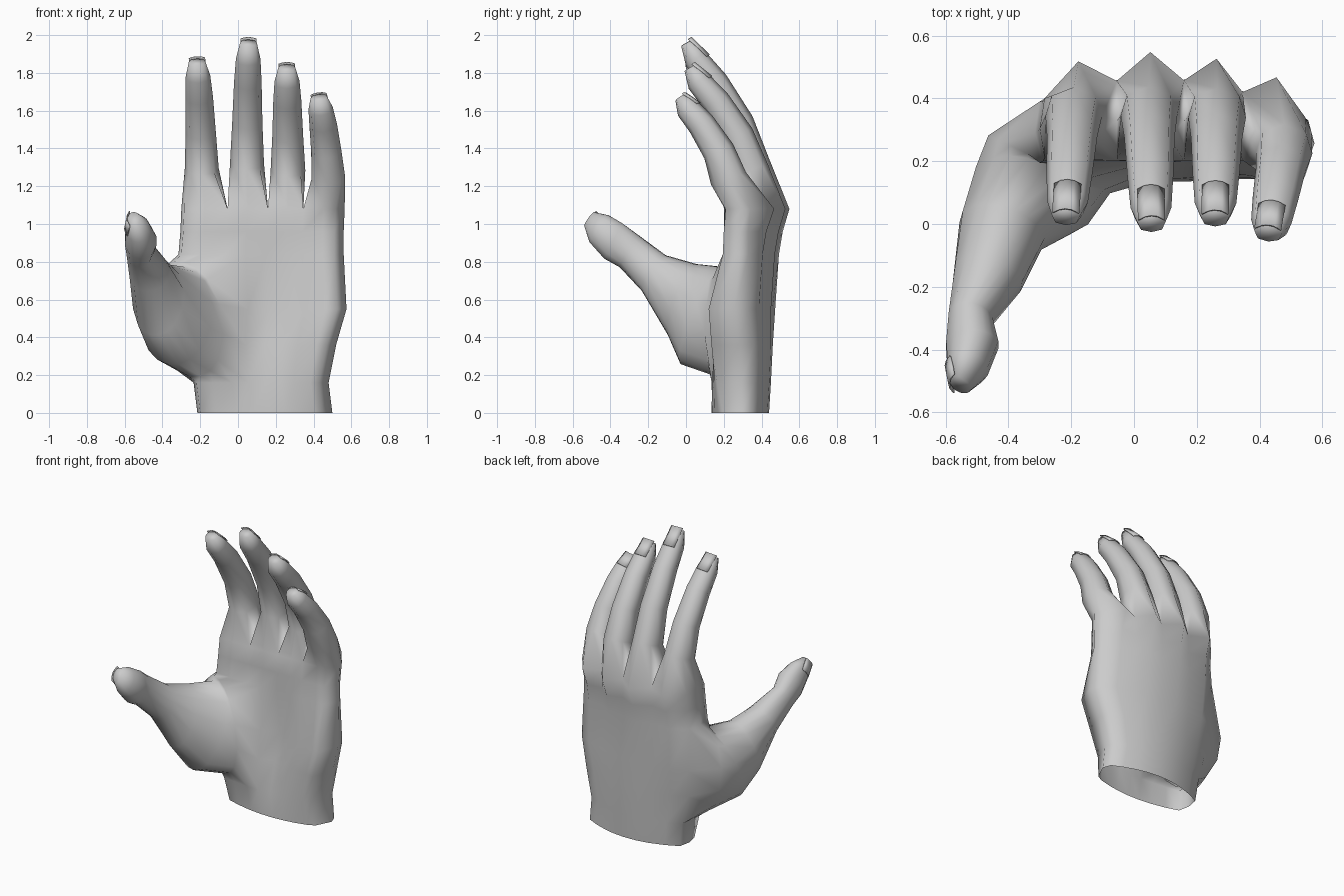
import bpy, bmesh, math
from mathutils import Vector as V

if "Cube" in bpy.data.objects:
    bpy.data.objects.remove(bpy.data.objects["Cube"])

bm = bmesh.new()
nails = []  # (root, tip, across, outward)


def bridge(a, b):
    n = len(a)
    for i in range(n):
        bm.faces.new((a[i], a[(i + 1) % n], b[(i + 1) % n], b[i]))


# ---- palm: 20-point rows (front 0-8, side 9, back 10-18, side 19)
cols = [0, .13, .277, .406, .535, .66, .76, .89, 1]
# z, x left, x right, front y, front cup, back y, back arch, knuckle relief, crease
rows_def = [
    (0.00, -.20, .48, .135, -.06, .44, .09, 0, 0),
    (0.16, -.22, .46, .135, -.03, .45, .09, 0, .01),
    (0.36, -.27, .50, .155, .02, .46, .10, 0, .04),
    (0.55, -.29, .555, .17, .05, .47, .10, .01, .05),
    (0.84, -.30, .54, .195, .00, .49, .10, .03, .01),
    (0.96, -.29, .54, .20, .00, .51, .10, .05, 0),
    (1.08, -.285, .545, .20, -.01, .545, .09, .085, 0),
]
rows = []
for z, x0, x1, yf, cup, yb, arch, relief, crease in rows_def:
    front, back = [], []
    for k, t in enumerate(cols):
        s = 2 * t - 1
        x = x0 + (x1 - x0) * t
        front.append(V((x, yf - cup * s * s + (crease if k == 4 else 0), z)))
        dip = relief if k % 2 == 0 else 0
        tilt = .03 * s if relief else 0
        back.append(V((x, yb - arch * s * s - dip - tilt, z)))
    front[8].x -= .03
    right = front[8].lerp(back[8], .65) + V((.03, 0, 0))
    left = (front[0] + back[0]) / 2 - V((.015, 0, 0))
    pts = front + [right] + back[::-1] + [left]
    rows.append([bm.verts.new(p) for p in pts])

thumb_cols = (18, 19, 0, 1, 2)
for r in range(6):
    for j in range(20):
        if 1 <= r <= 3 and j in thumb_cols:
            continue  # opening where the thumb grows out
        k = (j + 1) % 20
        bm.faces.new((rows[r][j], rows[r][k], rows[r + 1][k], rows[r + 1][j]))

# ---- fingers: grown from the top row, sharing the webs between them
top = rows[6]
web = [top[19]]
for g in (2, 4, 6):
    web.append(bm.verts.new((top[g].co + top[18 - g].co) / 2 + V((0, 0, -.01))))
web.append(top[9])
# y, z, half width, half depth
joints = [(.345, 1.32, .090, .098), (.275, 1.535, .080, .085),
          (.150, 1.75, .073, .074), (.052, 1.875, .065, .064),
          (.004, 1.96, .044, .034)]
# x base, x tip, height scale, y scale, y shift, thickness scale
fingers = [(-.19, -.218, .885, .93, .022, 1.0), (.047, .056, 1, 1, 0, 1),
           (.265, .258, .85, .93, .018, 1.02), (.482, .425, .67, .74, -.03, 1.0)]
oct8 = [(-.78, .70), (0, 1), (.78, .70), (1, 0),
        (.75, -.75), (0, -1), (-.75, -.75), (-1, 0)]
for f, (xb, xt, zs, ys, dy, ws) in enumerate(fingers):
    a = 2 * f
    prev = [top[18 - a], top[17 - a], top[16 - a], web[f + 1],
            top[a + 2], top[a + 1], top[a], web[f]]
    cs = [V((xb + (xt - xb) * ((z - 1.08) / .9) ** 2, y * ys + dy,
             1.08 + (z - 1.08) * zs)) for y, z, w, d in joints]
    marks = []
    for i, (y, z, w, d) in enumerate(joints):
        tan = cs[min(i + 1, 4)] - cs[max(i - 1, 0)]
        n = V((0, tan.z, -tan.y)).normalized()
        side = tan.cross(n).normalized()
        if side.x < 0:
            side = -side
        ring = [bm.verts.new(cs[i] + side * (p * w * ws) + n * (q * d * ws))
                for p, q in oct8]
        bridge(prev, ring)
        prev = ring
        marks.append((ring[1].co.copy(), side, n))
    bm.faces.new(prev)
    p, q = marks[3][0], marks[4][0]
    nails.append((p + (marks[2][0] - p) * .15, q + (q - p) * .14,
                  marks[4][1] * .042, marks[4][2]))

# ---- thumb: opening outline carried through rings to the tip
loop = [rows[1][j] for j in (18, 19, 0, 1, 2, 3)]
loop += [rows[r][3] for r in (2, 3)]
loop += [rows[4][j] for j in (3, 2, 1, 0, 19, 18)]
loop += [rows[r][18] for r in (3, 2)]
angles = ([225 + 18 * i for i in range(5)] + [315 + 30 * i for i in range(3)]
          + [45 + 18 * i for i in range(5)] + [135 + 30 * i for i in range(3)])
# centre, inward half axis, upward half axis
thumb = [
    ((-.27, .19, .495), (.19, -.09, 0), (-.04, .02, .305)),
    ((-.325, .09, .515), (.19, -.065, 0), (.02, .11, .26)),
    ((-.42, -.02, .60), (.135, -.045, 0), (.02, .07, .19)),
    ((-.465, -.17, .74), (.110, -.03, 0), (.01, .06, .095)),
    ((-.52, -.30, .855), (.072, -.01, 0), (0, .05, .085)),
    ((-.515, -.385, .91), (.086, 0, 0), (0, .048, .095)),
    ((-.530, -.46, .975), (.066, -.01, 0), (0, .05, .072)),
    ((-.552, -.512, 1.025), (.034, -.01, 0), (0, .025, .038)),
]
prev = loop
for c, u, v in thumb:
    c, u, v = V(c), V(u), V(v)
    ring = [bm.verts.new(c + u * math.cos(math.radians(a)) + v * math.sin(math.radians(a)))
            for a in angles]
    bridge(prev, ring)
    prev = ring
bm.faces.new(prev)
root = V(thumb[6][0]) - V(thumb[6][1])
tip = V(thumb[7][0]) - V(thumb[7][1])
nails.append((root, tip + (tip - root) * .1, V((0, .03, .038)), V((-1, 0, 0))))

bmesh.ops.recalc_face_normals(bm, faces=bm.faces)


def finish(name, b):
    me = bpy.data.meshes.new(name)
    b.to_mesh(me)
    b.free()
    ob = bpy.data.objects.new(name, me)
    bpy.context.collection.objects.link(ob)
    me.shade_smooth()
    return ob


finish("hand", bm)

# ---- nails: thin curved plates
for i, (root, tip, across, out) in enumerate(nails):
    b = bmesh.new()
    grid = []
    for base in (root, tip):
        grid.append([b.verts.new(base + across * s + out * (.004 - .016 * s * s))
                     for s in (-1, -.5, 0, .5, 1)])
    for k in range(4):
        b.faces.new((grid[0][k], grid[0][k + 1], grid[1][k + 1], grid[1][k]))
    bmesh.ops.recalc_face_normals(b, faces=b.faces)
    ob = finish("thumb_nail" if i == 4 else f"finger_nail_{i + 1}", b)
    mod = ob.modifiers.new("thickness", 'SOLIDIFY')
    mod.thickness = .006
    mod.offset = 0
